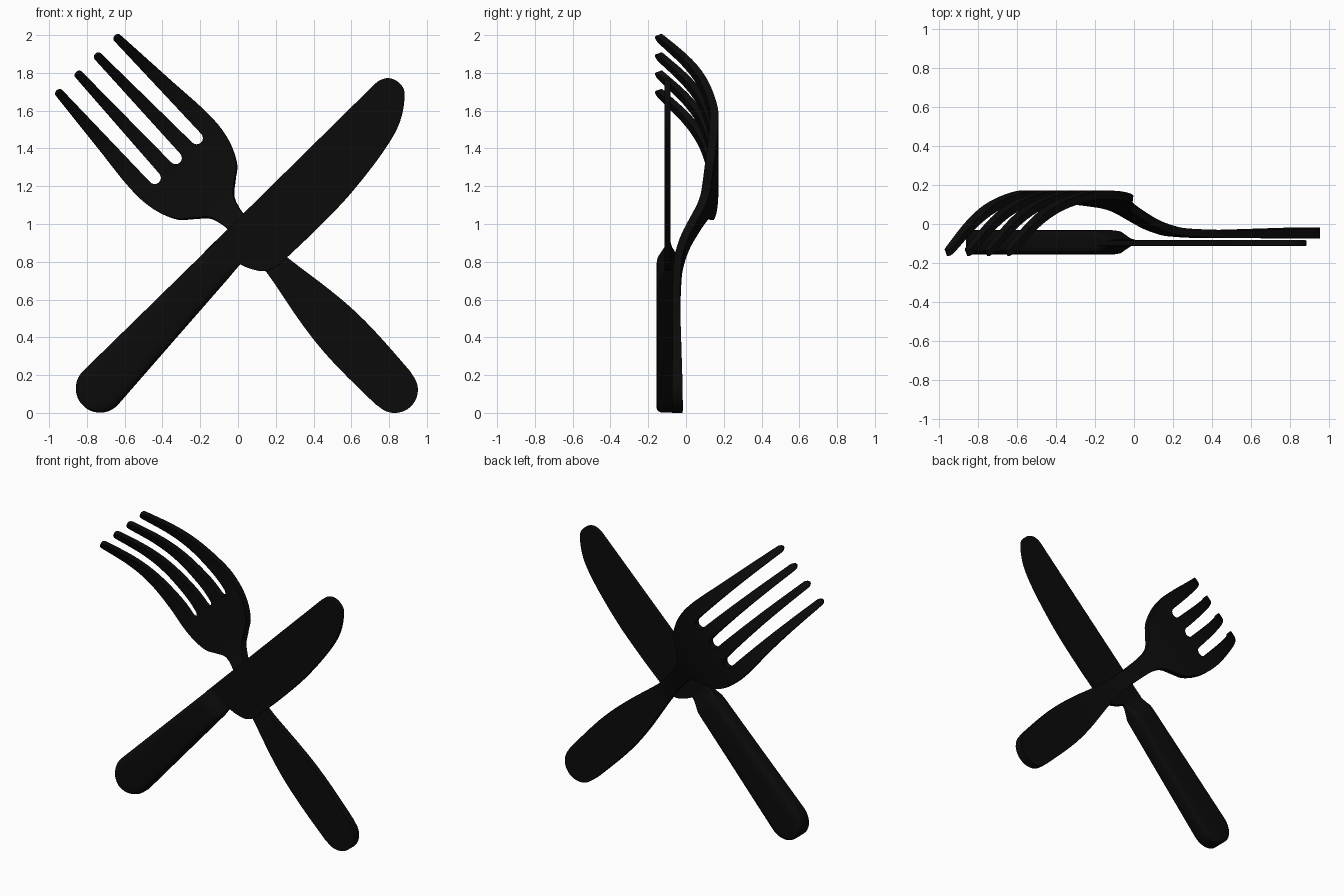
import bpy, bmesh, math
from mathutils import Vector

if "Cube" in bpy.data.objects:
    bpy.data.objects.remove(bpy.data.objects["Cube"])

black = bpy.data.materials.new("black")
black.diffuse_color = (0.0033, 0.0033, 0.0033, 1)
black.use_nodes = True
black.node_tree.nodes["Principled BSDF"].inputs["Base Color"].default_value = black.diffuse_color


def finish(name, bm, bevel=0.0):
    bmesh.ops.recalc_face_normals(bm, faces=bm.faces[:])
    me = bpy.data.meshes.new(name)
    bm.to_mesh(me)
    bm.free()
    ob = bpy.data.objects.new(name, me)
    bpy.context.collection.objects.link(ob)
    me.materials.append(black)
    if bevel:
        m = ob.modifiers.new("soft_edges", 'BEVEL')
        m.width, m.segments, m.limit_method = bevel, 2, 'ANGLE'
        m.angle_limit = math.radians(60)
    bpy.ops.object.select_all(action='DESELECT')
    ob.select_set(True)
    bpy.context.view_layer.objects.active = ob
    bpy.ops.object.shade_smooth_by_angle(angle=math.radians(40))
    return ob


def smooth(pts, n=5):
    # Catmull-Rom curve through an open list of points
    p = [Vector(q) for q in pts]
    p = [2 * p[0] - p[1]] + p + [2 * p[-1] - p[-2]]
    out = []
    for i in range(1, len(p) - 2):
        a, b, c, d = p[i - 1:i + 3]
        for k in range(n):
            t = k / n
            out.append(0.5 * (2 * b + (c - a) * t + (2 * a - 5 * b + 4 * c - d) * t * t
                              + (3 * b - a - 3 * c + d) * t ** 3))
    return out + [p[-2]]


def lookup(curve, s):
    for a, b in zip(curve, curve[1:]):
        if s <= b[0]:
            return a[1] + (b[1] - a[1]) * (s - a[0]) / (b[0] - a[0])
    return curve[-1][1]


def arc(cx, cy, r, a0, a1, n=8):
    return [Vector((cx + r * math.cos(math.radians(a0 + (a1 - a0) * i / n)),
                    cy + r * math.sin(math.radians(a0 + (a1 - a0) * i / n)))) for i in range(n + 1)]


# ---- fork: flat outline (s along the length, v across), bent in depth ----
side = smooth([(0.14, 0.127), (0.38, 0.136), (0.56, 0.133), (0.747, 0.113), (1.03, 0.067), (1.2, 0.055),
               (1.335, 0.058), (1.402, 0.066), (1.46, 0.09), (1.515, 0.154), (1.575, 0.22),
               (1.70, 0.272), (1.86, 0.286), (2.136, 0.263), (2.46, 0.236)])
TIP, R = 2.475, 0.023
half = arc(0.122, 0, 0.122, 180, 95, 10) + side
half += arc(TIP, 0.212, R, 70, -90)               # outer tine tip
half += arc(1.81, 0.153, 0.033, 90, 270)          # outer slot
half += arc(TIP, 0.07, R, 90, -90)                # inner tine tip
half += arc(1.81, 0, 0.033, 90, 180, 4)           # half of the middle slot
outline = half + [Vector((p.x, -p.y)) for p in reversed(half[1:-1])]

bend = smooth([(0, -0.046), (0.4, -0.049), (0.75, -0.051), (1.0, -0.043), (1.1, -0.029), (1.21, 0.0),
               (1.33, 0.048), (1.43, 0.09), (1.52, 0.115), (1.65, 0.137), (1.8, 0.148), (1.93, 0.143),
               (2.13, 0.093), (2.3, 0.005), (2.5, -0.152)])
thick = [(0, 0.058), (0.5, 0.042), (1.0, 0.04), (1.3, 0.045), (1.6, 0.048), (1.9, 0.045), (2.5, 0.032)]

bm = bmesh.new()
bm.faces.new([bm.verts.new((p.x, 0, p.y)) for p in outline])
for i in range(1, 62):
    s = i * 0.04 + 0.003
    bmesh.ops.bisect_plane(bm, geom=bm.verts[:] + bm.edges[:] + bm.faces[:], dist=1e-5,
                           plane_co=(s, 0, 0), plane_no=(1, 0, 0))
bmesh.ops.remove_doubles(bm, verts=bm.verts[:], dist=0.0008)
ret = bmesh.ops.extrude_face_region(bm, geom=bm.faces[:], use_keep_orig=True)
back = {g for g in ret["geom"] if isinstance(g, bmesh.types.BMVert)}
U, V, O = Vector((-0.687, 0, 0.727)), Vector((0.727, 0, 0.687)), Vector((0.914, 0, 0.033))
for v in bm.verts:
    s, w = v.co.x, v.co.z
    slope = (lookup(bend, s + 0.02) - lookup(bend, s - 0.02)) / 0.04 if s > 0.03 else 0
    h = lookup(thick, s) / 2 * (1 if v in back else -1) / math.hypot(1, slope)
    v.co = O + U * (s - slope * h) + V * w + Vector((0, lookup(bend, s) + h, 0))
finish("fork", bm, 0.007)

# ---- knife blade: thin plate with straight spine and curved edge ----
edge = smooth([(0.725, 1.742), (0.755, 1.763), (0.80, 1.772), (0.85, 1.75), (0.882, 1.69), (0.857, 1.54),
               (0.767, 1.38), (0.593, 1.157), (0.42, 0.976), (0.275, 0.838), (0.206, 0.775),
               (0.138, 0.75), (0.063, 0.764), (0.005, 0.79)])
plate = edge + [Vector((-0.06, 0.72)), Vector((-0.18, 0.85))]
bm = bmesh.new()
f = bm.faces.new([bm.verts.new((p.x, -0.113, p.y)) for p in plate])
ret = bmesh.ops.extrude_face_region(bm, geom=[f], use_keep_orig=True)
for g in ret["geom"]:
    if isinstance(g, bmesh.types.BMVert):
        g.co.y = -0.083
finish("knife_blade", bm, 0.004)

# ---- knife handle: rounded-rectangle sections lofted along its axis ----
A, D, W = Vector((-0.73, -0.094, 0.13)), Vector((0.687, 0, 0.727)), Vector((-0.727, 0, 0.687))
sections = []
for i in range(1, 11):
    a = math.radians(9 * i)
    sections.append((-0.129 * math.cos(a), 0.129 * math.sin(a), 0.052 + 0.0105 * min(1, i / 4)))
sections += [(0.45, 0.111, 0.0625), (0.86, 0.095, 0.0625), (0.89, 0.094, 0.059),
             (0.925, 0.0915, 0.04), (0.955, 0.09, 0.024), (0.99, 0.088, 0.0155)]
bm = bmesh.new()
rings = []
N = 32
for t, hw, ht in sections:
    ring = []
    for k in range(N):
        a = 2 * math.pi * (k + 0.5) / N
        c, s = math.cos(a), math.sin(a)
        x = math.copysign(abs(c) ** 0.45, c) * hw
        y = math.copysign(abs(s) ** 0.45, s) * ht
        ring.append(bm.verts.new(A + D * t + W * x + Vector((0, y, 0))))
    rings.append(ring)
for r0, r1 in zip(rings, rings[1:]):
    for k in range(N):
        j = (k + 1) % N
        bm.faces.new((r0[k], r0[j], r1[j], r1[k]))
bm.faces.new(rings[0])
bm.faces.new(rings[-1])
finish("knife_handle", bm)
